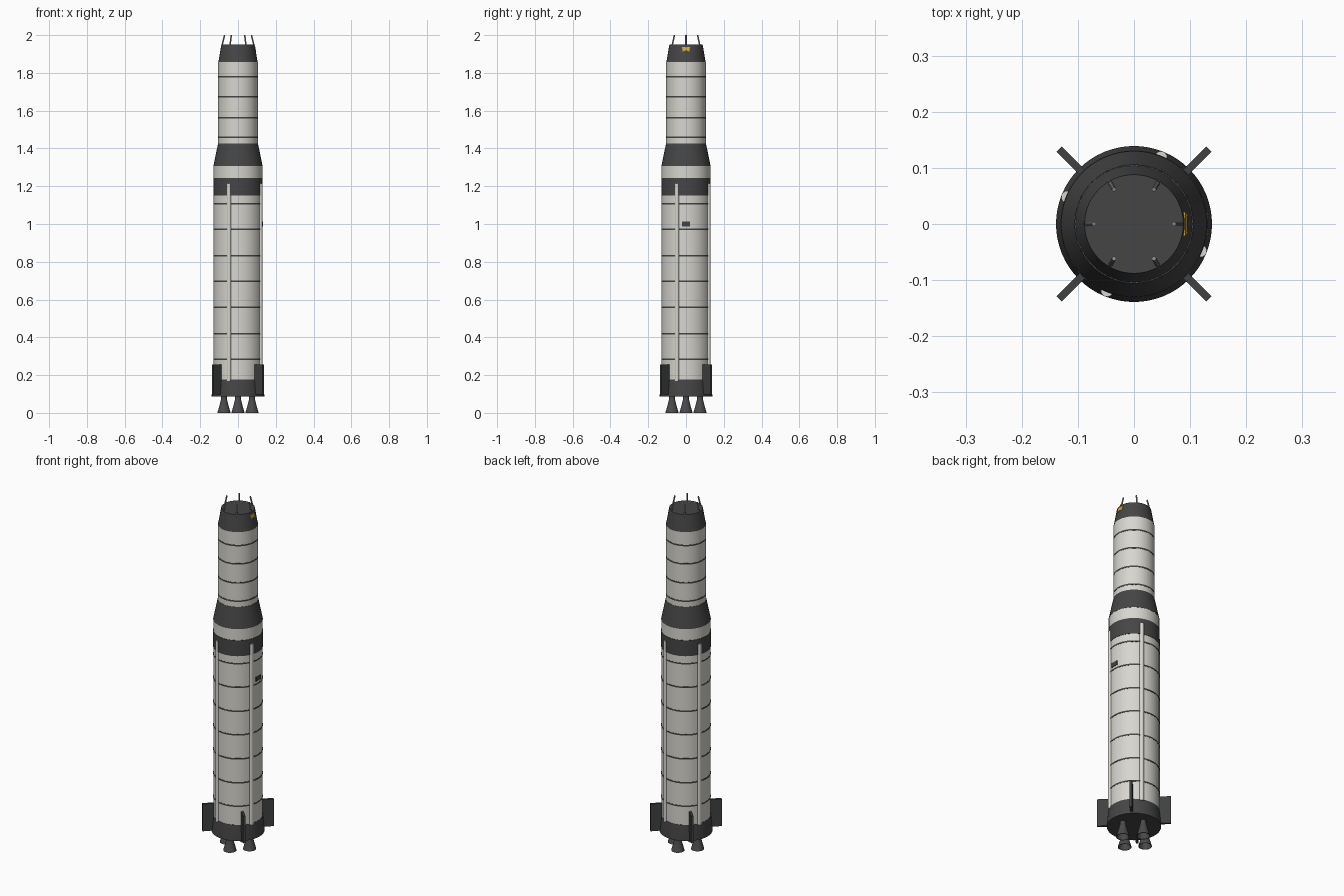
import bpy, math
from mathutils import Matrix, Vector

if "Cube" in bpy.data.objects:
    bpy.data.objects.remove(bpy.data.objects["Cube"])


def material(name, rgb):
    m = bpy.data.materials.new(name)
    m.diffuse_color = (*rgb, 1)
    m.use_nodes = True
    m.node_tree.nodes["Principled BSDF"].inputs["Base Color"].default_value = m.diffuse_color
    return m


WHITE = material("off_white", (0.68, 0.67, 0.62))
DARK = material("charcoal", (0.06, 0.06, 0.06))
FIN = material("fin_dark_grey", (0.05, 0.053, 0.053))
NOZZLE = material("nozzle_grey", (0.07, 0.07, 0.07))
ROD = material("rod_grey", (0.25, 0.26, 0.26))
YELLOW = material("yellow", (0.65, 0.42, 0.04))


def mesh_object(name, verts, faces, mat, smooth=True):
    me = bpy.data.meshes.new(name)
    me.from_pydata(verts, [], faces)
    me.materials.append(mat)
    ob = bpy.data.objects.new(name, me)
    bpy.context.collection.objects.link(ob)
    if smooth:
        bpy.context.view_layer.objects.active = ob
        bpy.ops.object.select_all(action='DESELECT')
        ob.select_set(True)
        bpy.ops.object.shade_smooth_by_angle(angle=math.radians(30))
    return ob


def lathe(name, profile, mat, n=64, caps=True, at=(0, 0)):
    """Spin (radius, z) points, listed bottom to top on the outside."""
    verts, faces = [], []
    for r, z in profile:
        for i in range(n):
            a = 2 * math.pi * i / n
            verts.append((at[0] + r * math.cos(a), at[1] + r * math.sin(a), z))
    for k in range(len(profile) - 1):
        for i in range(n):
            j = (i + 1) % n
            faces.append((k*n + i, k*n + j, (k+1)*n + j, (k+1)*n + i))
    if caps:
        faces.append(tuple(reversed(range(n))))
        faces.append(tuple(range((len(profile) - 1) * n, len(profile) * n)))
    return mesh_object(name, verts, faces, mat)


def box(name, lo, hi, mat, angle=0):
    v = [Vector((x, y, z)) for x in (lo[0], hi[0]) for y in (lo[1], hi[1]) for z in (lo[2], hi[2])]
    rot = Matrix.Rotation(angle, 3, 'Z')
    f = [(0, 1, 3, 2), (4, 6, 7, 5), (0, 4, 5, 1), (2, 3, 7, 6), (0, 2, 6, 4), (1, 5, 7, 3)]
    return mesh_object(name, [rot @ p for p in v], f, mat, smooth=False)


# Stacked body sections
lathe("engine_skirt", [(0.139, 0.088), (0.139, 0.098), (0.131, 0.177)], DARK)
lathe("first_stage_tank", [(0.129, 0.177), (0.129, 1.152)], WHITE)
lathe("interstage_band", [(0.131, 1.152), (0.131, 1.243)], DARK)
lathe("second_stage_collar", [(0.129, 1.243), (0.129, 1.31)], WHITE)
lathe("tapered_adapter", [(0.13, 1.308), (0.106, 1.425)], DARK)
lathe("upper_stage_tank", [(0.105, 1.425), (0.105, 1.857)], WHITE)
lathe("top_cone", [(0.104, 1.857), (0.088, 1.95)], DARK)

# Dark seam rings
for z in (0.285, 0.42, 0.558, 0.697, 0.833, 0.971, 1.108):
    lathe("first_stage_seam", [(0.1300, z - 0.004), (0.1300, z + 0.004)], DARK)
for z in (1.458, 1.563, 1.673, 1.779):
    lathe("upper_stage_seam", [(0.1058, z - 0.004), (0.1058, z + 0.004)], DARK)

# Cable ducts up the first stage
for k in range(4):
    a = math.radians(68 + 90 * k)
    lathe("cable_duct", [(0.0115, 0.17), (0.0115, 1.215)], WHITE, n=16,
          at=(0.1275 * math.cos(a), 0.1275 * math.sin(a)))

# Four diagonal fins
for k in range(4):
    box("fin", (0.12, -0.0065, 0.098), (0.189, 0.0065, 0.255), FIN, math.radians(45 + 90 * k))

# Four open engine bells
for k in range(4):
    a = math.pi / 2 * k
    lathe("engine_bell", [(0.010, 0.07), (0.022, 0.035), (0.032, 0.0), (0.035, 0.0),
                          (0.025, 0.035), (0.015, 0.075), (0.015, 0.095)],
          NOZZLE, n=32, at=(0.074 * math.cos(a), 0.074 * math.sin(a)))

# Six inward-leaning rods on the top rim
for k in range(6):
    a = math.pi / 3 * k
    d = Vector((math.cos(a), math.sin(a), 0))
    p, q = d * 0.087 + Vector((0, 0, 1.935)), d * 0.071 + Vector((0, 0, 1.9995))
    rod = lathe("top_rod", [(0.004, 0), (0.004, (q - p).length)], ROD, n=10)
    rod.matrix_world = Matrix.Translation(p) @ (q - p).to_track_quat('Z', 'Y').to_matrix().to_4x4()

# Plates on the right side: dark panel and yellow notched badge
box("side_panel", (0.124, -0.021, 0.987), (0.1315, 0.021, 1.012), DARK)
shape = [(-0.021, 1.937), (-0.017, 1.912), (-0.006, 1.918), (0.006, 1.918),
         (0.017, 1.912), (0.021, 1.937)]


def cone_x(z, off):
    return 0.104 - (z - 1.857) * 0.172 + off


n = len(shape)
verts = [(cone_x(z, off), y, z) for off in (-0.005, 0.0015) for y, z in shape]
faces = [tuple(range(n)[::-1]), tuple(range(n, 2 * n))]
faces += [(i, (i + 1) % n, n + (i + 1) % n, n + i) for i in range(n)]
mesh_object("yellow_badge", verts, faces, YELLOW, smooth=False)
